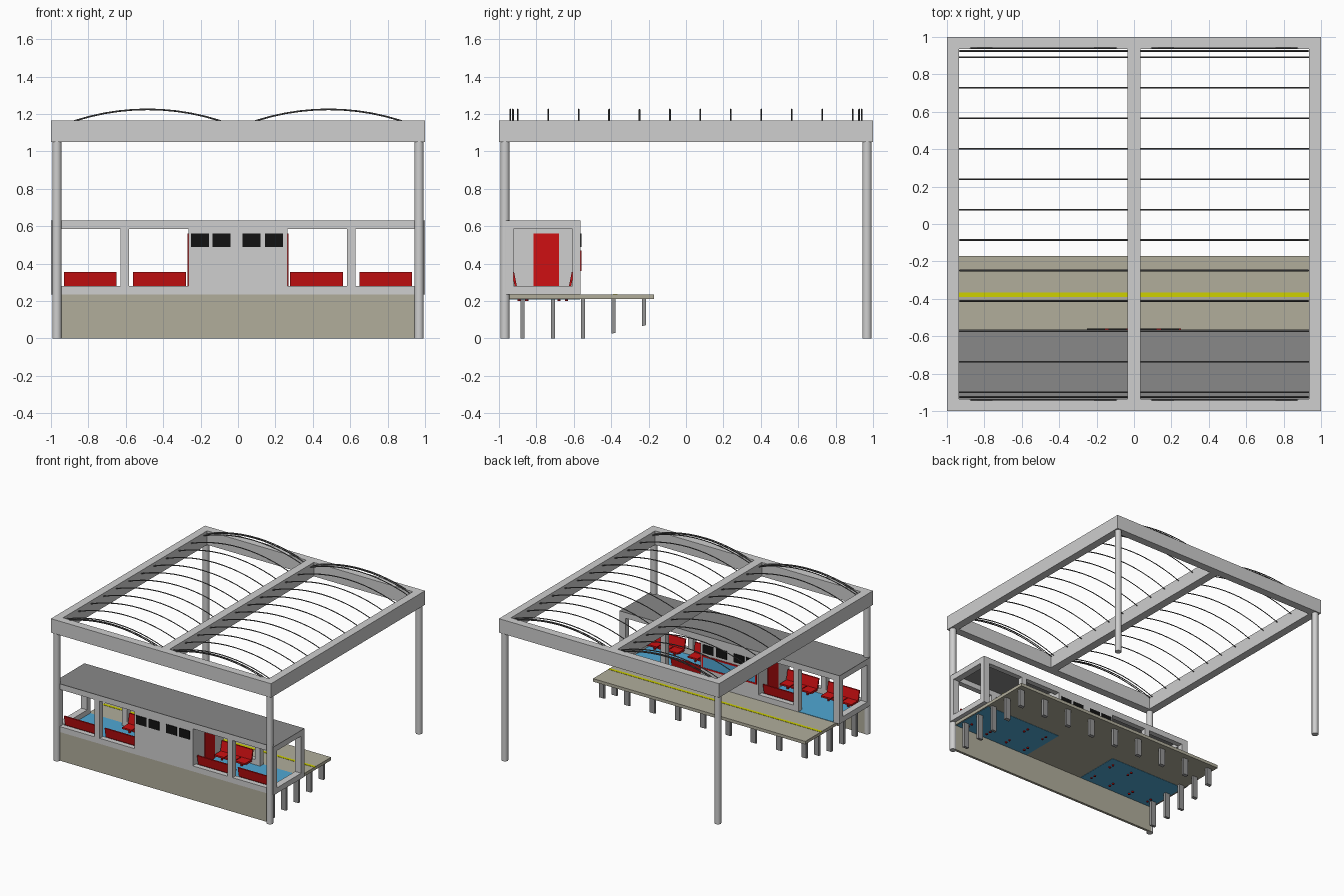
import bpy, bmesh, math
from mathutils import Matrix, Vector

if "Cube" in bpy.data.objects:
    bpy.data.objects.remove(bpy.data.objects["Cube"])


def material(name, rgb):
    m = bpy.data.materials.new(name)
    m.diffuse_color = (*rgb, 1)
    m.use_nodes = True
    m.node_tree.nodes["Principled BSDF"].inputs["Base Color"].default_value = m.diffuse_color
    return m


LIGHT = material("light grey", (0.62, 0.62, 0.62))
DARK = material("roof grey", (0.25, 0.25, 0.25))
POST = material("post grey", (0.30, 0.30, 0.30))
RIB = material("dark rib grey", (0.12, 0.12, 0.12))
TAN = material("concrete tan", (0.44, 0.42, 0.33))
YELLOW = material("safety yellow", (0.62, 0.64, 0.0))
RED = material("red", (0.62, 0.005, 0.006))
BLUE = material("blue", (0.08, 0.39, 0.65))
BLACK = material("black", (0.006, 0.006, 0.006))


def add_box(bm, b):
    """Box from (x0, x1, y0, y1, z0, z1)."""
    size = Vector((b[1] - b[0], b[3] - b[2], b[5] - b[4]))
    mid = Vector((b[0] + b[1], b[2] + b[3], b[4] + b[5])) / 2
    mat = Matrix.Translation(mid) @ Matrix.Diagonal((*size, 1))
    return bmesh.ops.create_cube(bm, size=1, matrix=mat)["verts"]


def finish(bm, name, mat):
    me = bpy.data.meshes.new(name)
    bm.to_mesh(me)
    bm.free()
    me.materials.append(mat)
    ob = bpy.data.objects.new(name, me)
    bpy.context.collection.objects.link(ob)
    return ob


def boxes(name, mat, items):
    bm = bmesh.new()
    for b in items:
        add_box(bm, b)
    return finish(bm, name, mat)


def both(b):
    """A box and its mirror image across x = 0."""
    return [b, (-b[1], -b[0], *b[2:])]


# canopy frame
boxes("canopy_frame", LIGHT,
      both((0.935, 1, -1, 1, 1.05, 1.165))
      + [(-0.935, 0.935, -1, -0.935, 1.05, 1.165),
         (-0.935, 0.935, 0.935, 1, 1.05, 1.165),
         (-0.034, 0.034, -0.935, 0.935, 1.05, 1.165)])

# canopy columns
for sx in (-1, 1):
    for sy in (-1, 1):
        bpy.ops.mesh.primitive_cylinder_add(vertices=24, radius=0.025, depth=1.06,
                                            location=(sx * 0.968, sy * 0.968, 0.53))
        col = bpy.context.object
        col.name = "canopy_column"
        col.data.materials.append(LIGHT)
        bpy.ops.object.shade_smooth_by_angle()

# arched canopy ribs
ribs = bpy.data.curves.new("canopy_ribs", "CURVE")
ribs.dimensions = "3D"
ribs.bevel_depth = 0.0045
ribs.bevel_resolution = 0
ribs.use_fill_caps = True
half, rise = 0.45, 0.083
radius = (half ** 2 + rise ** 2) / (2 * rise)
rib_ys = [-0.737 + 0.1628 * i for i in range(-1, 11)] + [-0.94, -0.925, 0.925, 0.94]
for y in rib_ys:
    for cx in (-0.484, 0.484):
        sp = ribs.splines.new("POLY")
        n = 12
        sp.points.add(n)
        for i in range(n + 1):
            a = math.asin(half / radius) * (2 * i / n - 1)
            sp.points[i].co = (cx + radius * math.sin(a), y,
                               1.225 - radius * (1 - math.cos(a)), 1)
ribs.materials.append(RIB)
bpy.context.collection.objects.link(bpy.data.objects.new("canopy_ribs", ribs))

# platform slab, its outer wall and the yellow edge line
boxes("platform", TAN, [(-0.965, 0.965, -0.965, -0.17, 0.21, 0.235),
                        (-0.965, 0.965, -0.965, -0.945, 0, 0.215)])
boxes("safety_line", YELLOW, [(-0.965, 0.965, -0.39, -0.367, 0.23, 0.237)])

# platform posts around the edge, feet cut to the sloping bank
bm = bmesh.new()
post_xs = [-0.92 + 0.23 * i for i in range(9)]
post_ys = [-0.875, -0.712, -0.55, -0.388, -0.225]
for y in post_ys:
    for x in (post_xs if y == post_ys[-1] else (post_xs[0], post_xs[-1])):
        for v in add_box(bm, (x - 0.022, x + 0.022, y - 0.011, y + 0.011, 0, 0.212)):
            if v.co.z < 0.1:
                v.co.z = max(0, (v.co.y + 0.5) * 0.25)
finish(bm, "platform_posts", POST)

# waiting room floors, showing through the slab
boxes("waiting_room_floor", BLUE, both((0.265, 0.955, -0.943, -0.567, 0.208, 0.238)))

# shelter walls: F and B are the front and back faces
F, B, T = -0.965, -0.565, 0.043
walls = [(-0.265, 0.265, F, B, 0.235, 0.629),         # centre room
         (-1, 1, F, F + T, 0.585, 0.629),             # front and back top beams
         (-1, 1, B - T, B, 0.585, 0.629),
         (-1, 1, F, F + T, 0.235, 0.28)]              # front sill
for part in [(0.945, 1, F, F + T, 0.28, 0.585),       # corner posts
             (0.945, 1, B - T, B, 0.235, 0.585),
             (0.582, 0.627, F, F + T, 0.28, 0.585),   # middle posts
             (0.582, 0.627, B - T, B, 0.235, 0.585),
             (0.265, 0.582, B - T, B, 0.235, 0.28),   # back sill
             (0.945, 1, F + T, B - T, 0.235, 0.28),   # end sill and beam
             (0.945, 1, F + T, B - T, 0.585, 0.629)]:
    walls += both(part)
boxes("shelter_walls", LIGHT, walls)
boxes("shelter_roof", DARK, [(-1, 1, F, B, 0.627, 0.632)])

# doors on both sides of the centre room
boxes("room_doors", RED, both((0.262, 0.269, -0.815, -0.68, 0.238, 0.56)))

# display screens, front and back
screens = []
for x in (-0.202, -0.087, 0.073, 0.192):
    screens += [(x - 0.048, x + 0.048, F - 0.005, F + 0.002, 0.49, 0.56),
                (x - 0.048, x + 0.048, B - 0.002, B + 0.005, 0.49, 0.56)]
boxes("display_screens", BLACK, screens)

# ticket window on the back wall
boxes("ticket_window_frame", RED, [(-0.25, 0.25, B, B + 0.006, 0.458, 0.47),
                                   (-0.25, 0.25, B, B + 0.006, 0.36, 0.372),
                                   (-0.25, -0.238, B, B + 0.006, 0.372, 0.458),
                                   (0.238, 0.25, B, B + 0.006, 0.372, 0.458)])
boxes("ticket_window_glass", BLUE, [(-0.238, 0.238, B, B + 0.003, 0.372, 0.458)])


def bench(cx, y, face):
    """Row of three seats with its back at y, facing along face * y."""
    bm = bmesh.new()
    back = add_box(bm, (-0.141, 0.141, -0.006, 0.006, 0.278, 0.356))
    for v in back:                                    # leaning backrest
        v.co.y -= (v.co.z - 0.31) * 0.2
    for i in (-1, 0, 1):                              # seats
        add_box(bm, (i * 0.095 - 0.044, i * 0.095 + 0.044, 0.012, 0.095, 0.266, 0.279))
    add_box(bm, (-0.135, 0.135, 0.0, 0.07, 0.259, 0.268))   # rail
    for x in (-0.09, 0.09):                           # legs
        for ly in (0.025, 0.065):
            bmesh.ops.create_cone(bm, cap_ends=True, segments=8, radius1=0.009,
                                  radius2=0.009, depth=0.062,
                                  matrix=Matrix.Translation((x, ly, 0.232)))
    ob = finish(bm, "bench", RED)
    ob.location = (cx, y, 0)
    ob.rotation_euler.z = 0 if face > 0 else math.pi


for s in (-1, 1):
    bench(s * 0.79, F + T + 0.006, 1)
    bench(s * 0.42, F + T + 0.006, 1)
    bench(s * 0.42, B - T - 0.006, -1)
